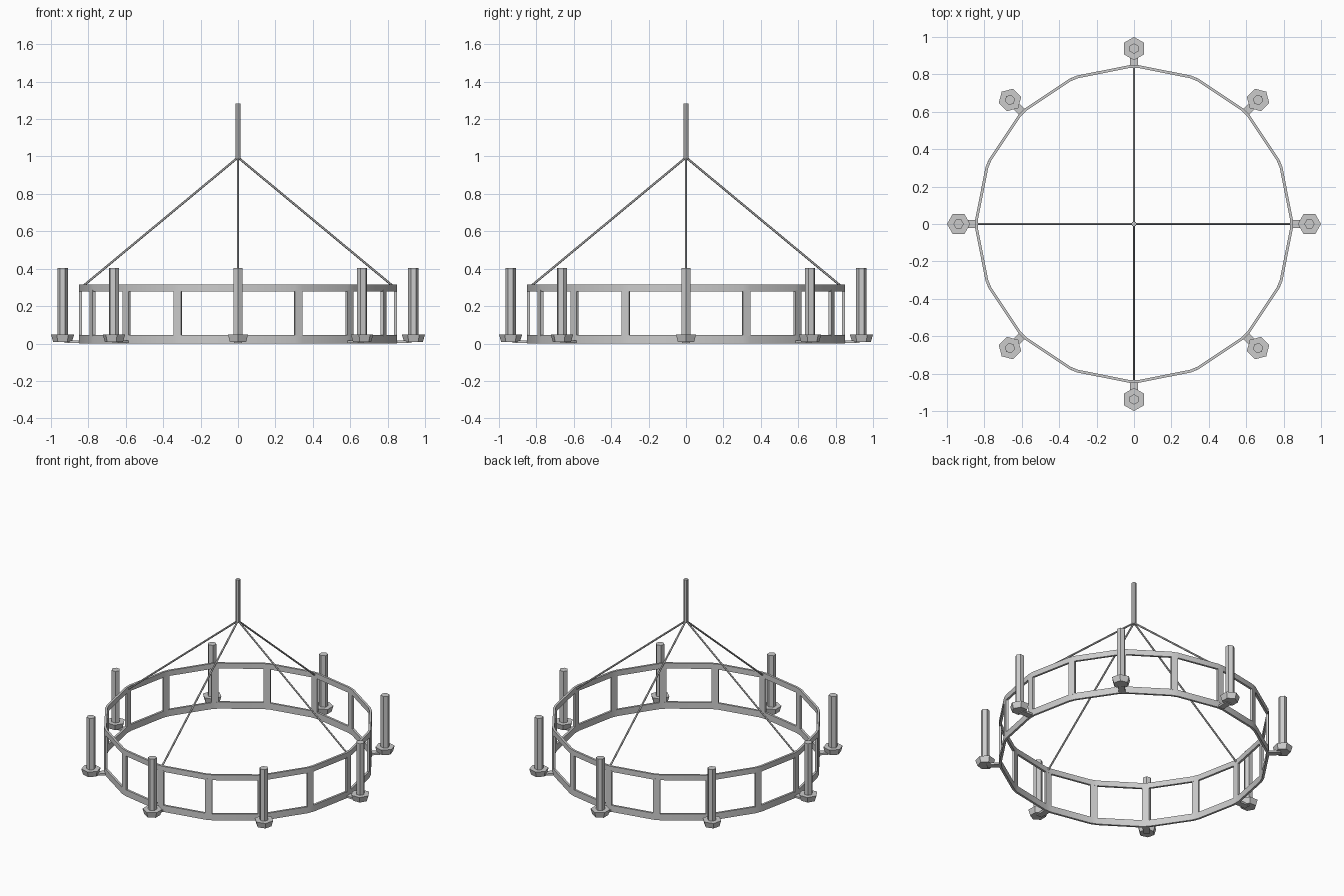
import bpy
import bmesh
from math import cos, sin, pi, radians
from mathutils import Matrix, Vector

cube = bpy.data.objects.get("Cube")
if cube:
    bpy.data.objects.remove(cube)

SIDES = 16
RING_R = 0.85
THICK = 0.015
POST_W = 0.045
CANDLE_R = 0.938

iron = bpy.data.materials.new("grey_iron")
iron.use_nodes = True
iron.diffuse_color = (0.6, 0.6, 0.6, 1)
iron.node_tree.nodes["Principled BSDF"].inputs["Base Color"].default_value = (0.6, 0.6, 0.6, 1)


def finish(name, bm, smooth=False):
    bmesh.ops.recalc_face_normals(bm, faces=bm.faces)
    mesh = bpy.data.meshes.new(name)
    bm.to_mesh(mesh)
    bm.free()
    mesh.materials.append(iron)
    obj = bpy.data.objects.new(name, mesh)
    bpy.context.collection.objects.link(obj)
    if smooth:
        bpy.ops.object.select_all(action="DESELECT")
        obj.select_set(True)
        bpy.context.view_layer.objects.active = obj
        bpy.ops.object.shade_smooth_by_angle(angle=radians(30))
    return obj


def add_box(bm, low, high, turn):
    low, high = Vector(low), Vector(high)
    matrix = turn @ Matrix.Translation((low + high) / 2) @ Matrix.Diagonal((*(high - low), 1))
    bmesh.ops.create_cube(bm, size=1, matrix=matrix)


def add_rod(bm, start, end, r1, r2, sides, turn=Matrix()):
    start, end = Vector(start), Vector(end)
    axis = end - start
    aim = axis.to_track_quat("Z", "Y").to_matrix().to_4x4() if axis.x or axis.y else Matrix()
    bmesh.ops.create_cone(bm, cap_ends=True, segments=sides, radius1=r1, radius2=r2,
                          depth=axis.length,
                          matrix=turn @ Matrix.Translation((start + end) / 2) @ aim)


def band(name, z0, z1):
    # flat-sided hoop whose corners are cut to the width of a post
    bm = bmesh.new()
    half = POST_W / 2 / RING_R
    angles = [2 * pi * k / SIDES + s * half for k in range(SIDES) for s in (-1, 1)]
    section = [(RING_R, z0), (RING_R, z1), (RING_R - THICK, z1), (RING_R - THICK, z0)]
    loops = [[bm.verts.new((r * cos(a), r * sin(a), z)) for r, z in section] for a in angles]
    for i, loop in enumerate(loops):
        nxt = loops[(i + 1) % len(loops)]
        for j in range(4):
            k = (j + 1) % 4
            bm.faces.new((loop[j], nxt[j], nxt[k], loop[k]))
    return finish(name, bm, smooth=True)


# Hoops
band("lower_hoop", 0.0, 0.045)
band("upper_hoop", 0.278, 0.315)

# Upright posts at each corner
bm = bmesh.new()
for k in range(SIDES):
    turn = Matrix.Rotation(2 * pi * k / SIDES, 4, "Z")
    add_box(bm, (RING_R - THICK, -POST_W / 2, 0.04), (RING_R, POST_W / 2, 0.285), turn)
finish("hoop_posts", bm)

# Candles with cups and arms
for k in range(8):
    turn = Matrix.Rotation(2 * pi * k / 8, 4, "Z") @ Matrix.Rotation(0, 4, "Z")
    bm = bmesh.new()
    add_box(bm, (RING_R - 0.01, -0.021, 0.002), (CANDLE_R - 0.01, 0.021, 0.015), turn)
    finish(f"arm_{k + 1}", bm)
    for name, z0, z1, r1, r2 in (("cup", 0.008, 0.048, 0.05, 0.062),
                                 ("candle", 0.04, 0.405, 0.028, 0.028)):
        bm = bmesh.new()
        # a corner of the hexagon points outward
        spin = turn @ Matrix.Translation((CANDLE_R, 0, 0)) @ Matrix.Rotation(pi / 2, 4, "Z")
        add_rod(bm, (0, 0, z0), (0, 0, z1), r1, r2, 6)
        tip = max(bm.verts, key=lambda v: v.co.y)
        if tip.co.y < r1 * 0.98:
            spin = spin @ Matrix.Rotation(pi / 6, 4, "Z")
        # the tip along +y is brought round to the outward +x direction
        bm.transform(spin @ Matrix.Rotation(pi, 4, "Z"))
        finish(f"{name}_{k + 1}", bm)

# Suspension rods and central hanger
bm = bmesh.new()
for k in range(4):
    turn = Matrix.Rotation(k * pi / 2, 4, "Z")
    add_rod(bm, (RING_R - 0.013, 0, 0.3), (0, 0, 0.995), 0.006, 0.006, 6, turn)
finish("suspension_rods", bm)

bm = bmesh.new()
add_rod(bm, (0, 0, 0.985), (0, 0, 1.283), 0.0145, 0.0145, 8)
finish("hanger", bm)
